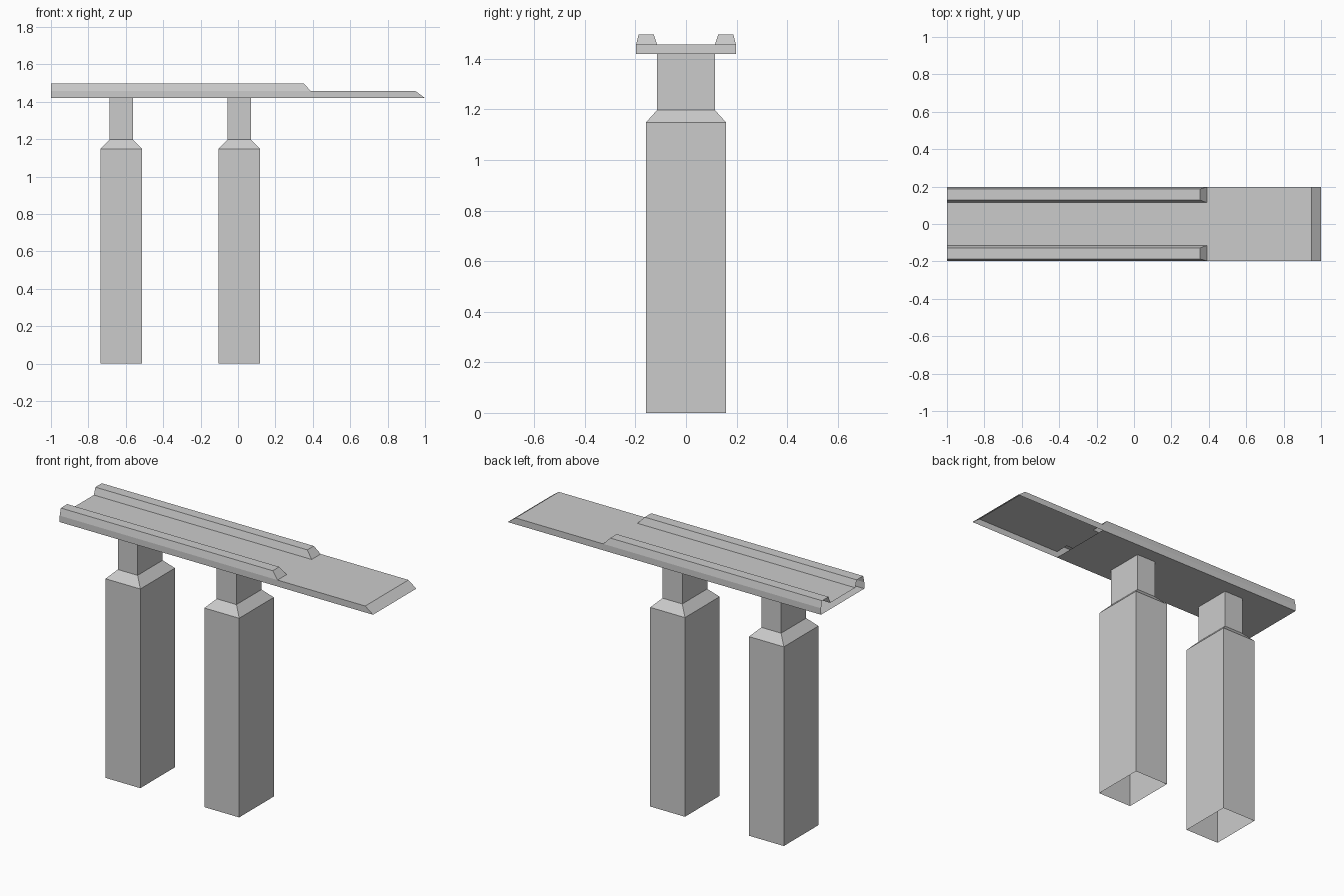
import bpy, bmesh

if "Cube" in bpy.data.objects:
    bpy.data.objects.remove(bpy.data.objects["Cube"])


def add_loft(name, sections, closed, extra=()):
    """Skin quads between matching sections, then weld collapsed points."""
    bm = bmesh.new()
    rings = [[bm.verts.new(p) for p in s] for s in sections]
    n = len(rings[0])
    for a, b in zip(rings, rings[1:]):
        for i in range(n if closed else n - 1):
            j = (i + 1) % n
            bm.faces.new((a[i], a[j], b[j], b[i]))
    for face in extra:
        bm.faces.new([bm.verts.new(p) for p in face])
    bmesh.ops.remove_doubles(bm, verts=bm.verts[:], dist=1e-4)
    bmesh.ops.dissolve_degenerate(bm, edges=bm.edges[:], dist=1e-4)
    bmesh.ops.recalc_face_normals(bm, faces=bm.faces[:])
    me = bpy.data.meshes.new(name)
    bm.to_mesh(me)
    bm.free()
    ob = bpy.data.objects.new(name, me)
    bpy.context.collection.objects.link(ob)
    return ob


BOTTOM, DECK, TOP = 1.42, 1.457, 1.497
W = 0.197

# Pillars: hollow boxes with a sloped shoulder and a narrow neck
for k, cx in enumerate((-0.624, 0.007)):
    rings = [[(cx + sx * hx, sy * hy, z) for sx, sy in ((-1, -1), (1, -1), (1, 1), (-1, 1))]
             for hx, hy, z in ((0.111, 0.158, 0), (0.111, 0.158, 1.149),
                               (0.063, 0.114, 1.198), (0.063, 0.114, BOTTOM))]
    add_loft(f"pillar_{k + 1}", rings, True)

# Deck: open-ended shell, half profile (y, z, y of rail base) mirrored across
half = [(-W, BOTTOM, -W), (-W, DECK, -W), (-0.187, TOP, -W),
        (-0.128, TOP, -0.114), (-0.114, DECK, -0.114)]
profile = half + [(-y, z, -b) for y, z, b in reversed(half)]


def flat_section(x, z_top):
    return [(x, b, min(z, z_top)) for y, z, b in profile]


sections = [
    [(-1, y, z) for y, z, b in profile],
    # rails stop short on top and slope down to the flat deck
    [(0.353 if z > BOTTOM else 0.39, y, z) if z == TOP else (0.39, y, z) for y, z, b in profile],
    flat_section(0.39, DECK),
    [(0.95 if z > BOTTOM else 1.0, b, min(z, DECK)) for y, z, b in profile],
    flat_section(1.0, BOTTOM),
]
# Underside covers only the railed length; the ramp end is open below
underside = [(-1, -W, BOTTOM), (0.39, -W, BOTTOM), (0.39, W, BOTTOM), (-1, W, BOTTOM)]
add_loft("deck", sections, False, [underside])
